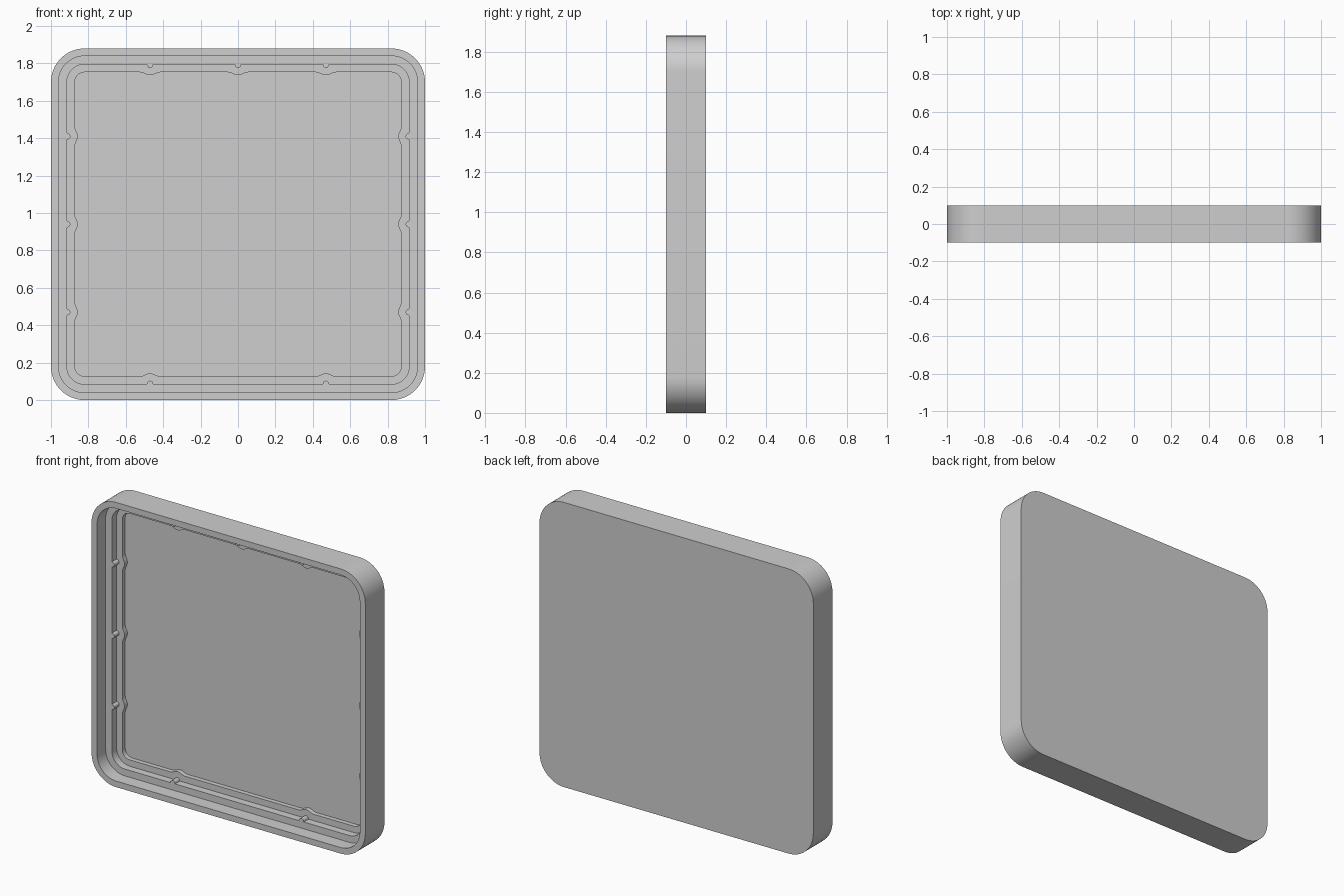
import bpy, bmesh
from math import sin, cos, pi, radians
from mathutils import Vector

if "Cube" in bpy.data.objects:
    bpy.data.objects.remove(bpy.data.objects["Cube"], do_unlink=True)

HALF_W, HALF_H, CORNER = 1.0, 0.94, 0.18
SPOTS = [(-0.47, 0.47)] + [(-0.47, 0, 0.47)] * 3    # bottom, right, top, left
FRONT, LEDGE, STEP, FLOOR, BACK = -0.1, -0.01, 0.04, 0.07, 0.1

# Bump shapes as (distance along the side, inset from the side)
pin = [(-0.017 * cos(pi * i / 10), 0.019 * sin(pi * i / 10)) for i in range(11)]
swell = [(0.055 * i / 8, 0.016 * (1 + cos(pi * i / 8)) / 2) for i in range(-8, 9)]


def outline(inset, bump=()):
    """Rounded rectangle, shrunk by inset, with bumps pushed inward."""
    points = []
    r = CORNER - inset
    for k in range(4):
        a = k * pi / 2
        along, inward = Vector((cos(a), sin(a))), Vector((-sin(a), cos(a)))
        length, reach = (HALF_W, HALF_H) if k % 2 == 0 else (HALF_H, HALF_W)
        length, reach = length - inset, reach - inset
        for spot in SPOTS[k]:
            points += [along * (spot + s) + inward * (d - reach) for s, d in bump]
        centre = along * (length - r) + inward * (r - reach)
        for i in range(17):
            t = a - pi / 2 + i * pi / 32
            points.append(centre + r * Vector((cos(t), sin(t))))
    return points


bm = bmesh.new()


def ring(points, y):
    verts = [bm.verts.new((p.x, y, p.y + HALF_H)) for p in points]
    n = len(verts)
    edges = [bm.edges.new((verts[i], verts[(i + 1) % n])) for i in range(n)]
    return verts, edges


def wall(points, y0, y1):
    """Side wall of an outline between two depths; returns both end rings."""
    first, last = ring(points, y0), ring(points, y1)
    a, b = first[0], last[0]
    n = len(a)
    for i in range(n):
        j = (i + 1) % n
        bm.faces.new((a[i], a[j], b[j], b[i]))
    return first, last


def ledge(outer, inner):
    bmesh.ops.triangle_fill(bm, use_beauty=True, normal=(0, -1, 0),
                            edges=outer[1] + inner[1])


# Outer shell and the three stepped recesses
shell_front, shell_back = wall(outline(0), FRONT, BACK)
rim_top, rim_base = wall(outline(0.04), FRONT, LEDGE)
pin_top, pin_base = wall(outline(0.085, pin), LEDGE, STEP)
well_top, well_base = wall(outline(0.127, swell), STEP, FLOOR)

# Front rim, ledges, floor and back
ledge(shell_front, rim_top)
ledge(rim_base, pin_top)
ledge(pin_base, well_top)
bm.faces.new(well_base[0])
bm.faces.new(shell_back[0])
bmesh.ops.recalc_face_normals(bm, faces=bm.faces[:])

mesh = bpy.data.meshes.new("tray")
bm.to_mesh(mesh)
bm.free()
tray = bpy.data.objects.new("tray", mesh)
bpy.context.collection.objects.link(tray)

# Plain grey
grey = bpy.data.materials.new("light_grey")
grey.use_nodes = True
colour = (0.62, 0.62, 0.62, 1)
grey.diffuse_color = colour
grey.node_tree.nodes["Principled BSDF"].inputs["Base Color"].default_value = colour
mesh.materials.append(grey)

bpy.ops.object.select_all(action="DESELECT")
tray.select_set(True)
bpy.context.view_layer.objects.active = tray
bpy.ops.object.shade_smooth_by_angle(angle=radians(35))
